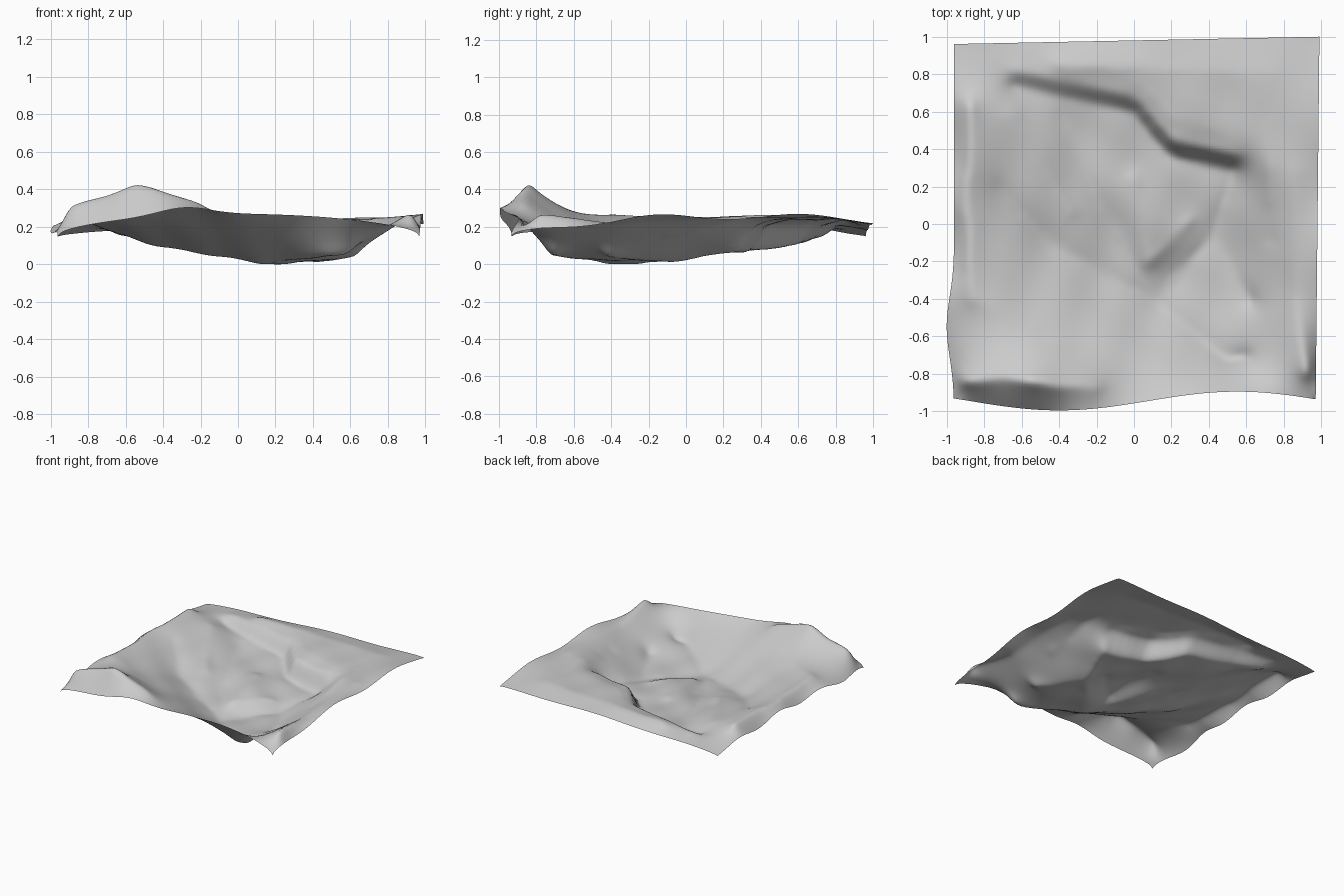
import bpy, bmesh, math

if "Cube" in bpy.data.objects:
    bpy.data.objects.remove(bpy.data.objects["Cube"])

N = 120  # grid divisions

# main fold lines of the sheet, as (x, y, height)
crease = [(-.72, .2, .19), (-.45, -.1, .1), (.12, -.41, 0), (.42, -.05, .01), (.63, -.42, .035)]
fold = [(-.4, .6, .12), (-.17, .08, .075), crease[2]]
gully = [crease[2], (.48, -.72, .04), (.6, -.71, .04)]
cliff_foot = [(-.65, .74, .15), (0, .6, .1), (.2, .36, .06), (.54, .29, .07)]
shelf = [(-.4, .85, .24), (.75, .8, .25), (.72, .3, .25), (.74, -.1, .15)]
bank = [(.87, .3, .26), (.86, -.4, .22), (.93, -.8, .29)]
hump = [(-.9, -.84, .33), (-.68, -.82, .38), (-.54, -.85, .45), (-.2, -.87, .33)]
slope = [(-.87, -.4, .27), (-.45, -.6, .25)]
shoulder = [(-.88, .65, .28), (-.89, .1, .26), slope[0]]
swell = [(-.66, .6, .21), (-.33, .05, .13)]
basin = [(0, .25, .12), (.08, -.2, .08), (.3, .02, .08)]

def raised(line, dy, z):
    """Copy of a line moved back and set to one height."""
    return [(x, y + dy, z) for x, y, _ in line]

lines = [crease, fold, gully, cliff_foot, [cliff_foot[-1], crease[3]],
         raised(cliff_foot, .08, .21), raised(cliff_foot[1:], .2, .235),
         shelf, bank, hump, slope, shoulder, swell, basin]

def span_x(v):
    """Left and right outline at a given depth."""
    return -.96 - .04 * math.exp(-((v - .2) / .12) ** 2), .97 + .02 * v

def span_y(x):
    """Front and back outline at a given x."""
    return -.945 - .05 * math.cos(3.3 * (x + .4)), .98 + .02 * x

def outline(u, v):
    x0, x1 = span_x(v)
    x = x0 + (x1 - x0) * u
    y0, y1 = span_y(x)
    return x, y0 + (y1 - y0) * v

def rim(u, v):
    """Rim height: drooping corners with an arch along each edge."""
    corner = .15 + .06 * u * v
    arch = lambda t: math.sin(math.pi * min(max(t, 0), 1)) ** .5
    if v == 0:
        return corner + .12 * arch(u) + .04 * math.exp(-((u - .35) / .1) ** 2)
    if v == 1:
        return corner + .025 * arch(u) + .005 * math.sin(14 * u)
    if u == 1:
        return corner + arch(v) * (.075 + .02 * math.cos(15 * (v - .4)))
    return corner + arch(v) * (.045 + .02 * math.cos(22 * (v - .58)))

# lay out the grid and pin the rim
idx = range(N + 1)
P = [[outline(i / N, j / N) for i in idx] for j in idx]
Z = [[.18] * (N + 1) for _ in idx]
pinned = set()

def pin(j, i, z):
    Z[j][i] = z
    pinned.add((j, i))

for k in idx:
    for j, i in ((0, k), (N, k), (k, 0), (k, N)):
        pin(j, i, rim(i / N, j / N))

# pin the fold lines
def cell(t, a, b):
    return min(max(round((t - a) / (b - a) * N), 1), N - 1)

for line in lines:
    for a, b in zip(line, line[1:]):
        n = int(math.dist(a, b) * 90) + 1
        for k in range(n + 1):
            x, y, z = (p + (q - p) * k / n for p, q in zip(a, b))
            j = cell(y, *span_y(x))
            pin(j, cell(x, *span_x(j / N)), z)

# stretch the sheet between the pinned lines
inner = range(1, N)
free = [(j, i) for j in inner for i in inner if (j, i) not in pinned]
for _ in range(220):
    for j, i in free:
        mean = (Z[j-1][i] + Z[j+1][i] + Z[j][i-1] + Z[j][i+1]) / 4
        Z[j][i] += 1.6 * (mean - Z[j][i])

# add soft ripples away from the creases, then soften the folds
for j in inner:
    for i in inner:
        if (j, i) not in pinned:
            x, y = P[j][i]
            fade = max(0, 1 - x * x) * max(0, 1 - y * y)
            Z[j][i] += .012 * fade * math.sin(15 * x + 5 * y) * math.cos(11 * y - 3 * x)
for _ in range(5):
    S = [row[:] for row in Z]
    for j in inner:
        for i in inner:
            mean = (S[j-1][i] + S[j+1][i] + S[j][i-1] + S[j][i+1]) / 4
            Z[j][i] = .4 * S[j][i] + .6 * mean
low = min(min(row) for row in Z)

# terrain sheet mesh
bm = bmesh.new()
V = [[bm.verts.new((*P[j][i], Z[j][i] - low)) for i in idx] for j in idx]
for j in range(N):
    for i in range(N):
        bm.faces.new((V[j][i], V[j][i+1], V[j+1][i+1], V[j+1][i])).smooth = True
mesh = bpy.data.meshes.new("terrain_sheet")
bm.to_mesh(mesh)
bm.free()
bpy.context.collection.objects.link(bpy.data.objects.new("terrain_sheet", mesh))
